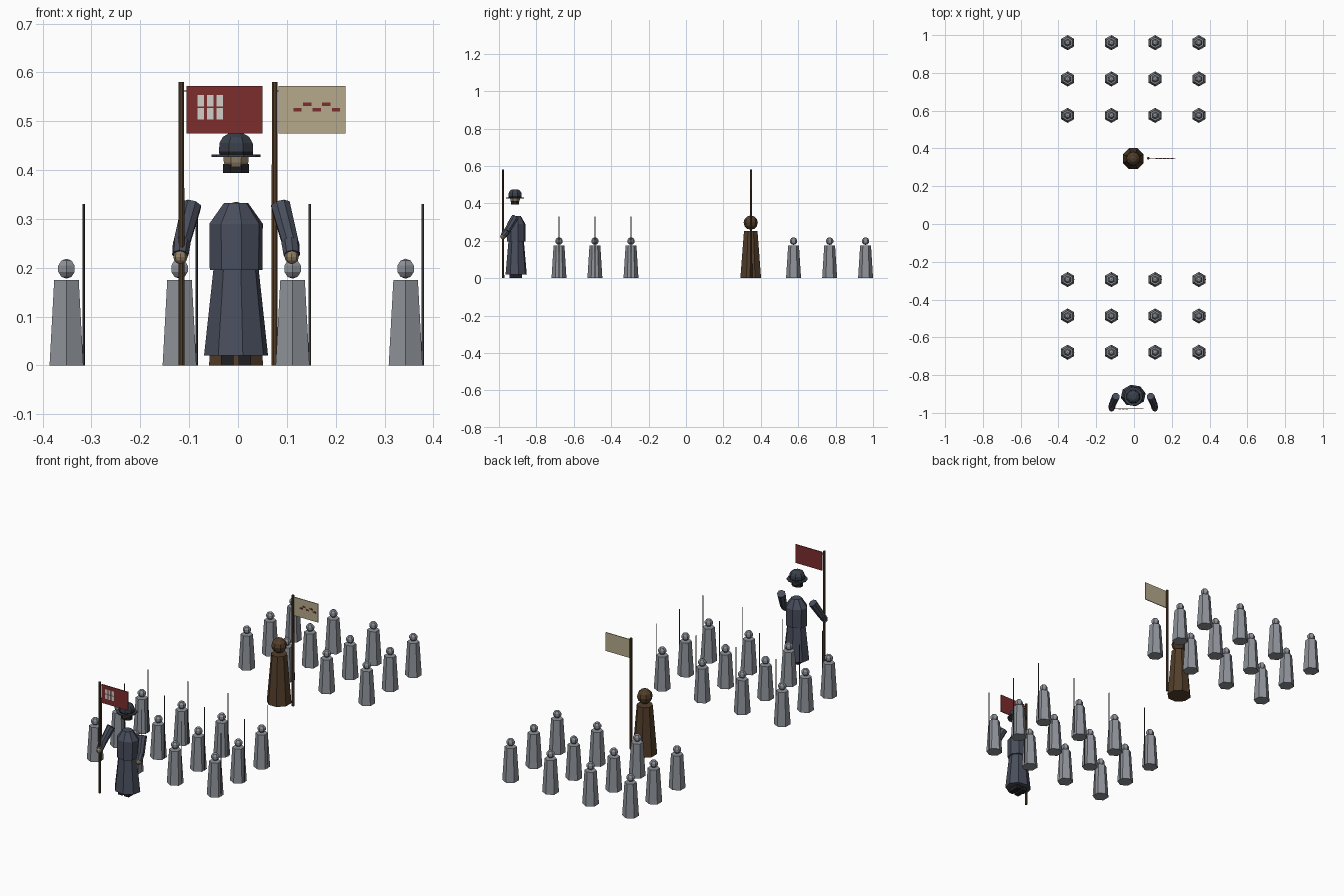
import bpy, bmesh, math
from mathutils import Vector, Matrix

if "Cube" in bpy.data.objects:
    bpy.data.objects.remove(bpy.data.objects["Cube"])

CX = -0.004                      # line of symmetry of the figures
OY, BY = -0.908, 0.346           # depth of the officer and of the robed figure


def mat(name, r, g, b):
    m = bpy.data.materials.new(name)
    m.diffuse_color = (r, g, b, 1)
    m.use_nodes = True
    m.node_tree.nodes["Principled BSDF"].inputs["Base Color"].default_value = m.diffuse_color
    return m


GREY = mat("soldier grey", 0.27, 0.29, 0.32)
COAT = mat("coat blue grey", 0.066, 0.076, 0.108)
HAT = mat("hat slate", 0.042, 0.052, 0.07)
BLACK = mat("black", 0.014, 0.014, 0.016)
STEEL = mat("spear grey", 0.07, 0.072, 0.078)
WOOD = mat("wood brown", 0.085, 0.048, 0.023)
SKIN = mat("skin", 0.28, 0.21, 0.13)
RED = mat("banner red", 0.2, 0.026, 0.026)
CREAM = mat("banner cream", 0.46, 0.4, 0.26)
WHITE = mat("pale panel", 0.65, 0.62, 0.58)


def finish(name, bm, material, loc=(0, 0, 0)):
    bmesh.ops.recalc_face_normals(bm, faces=bm.faces)
    me = bpy.data.meshes.new(name)
    bm.to_mesh(me)
    bm.free()
    me.materials.append(material)
    ob = bpy.data.objects.new(name, me)
    ob.location = loc
    bpy.context.collection.objects.link(ob)
    return ob


def loft(name, rings, sides, material, loc=(0, 0, 0), turn=0.0):
    """Capped tube through rings of (z, x radius, y radius)."""
    bm = bmesh.new()
    loops = []
    for z, rx, ry in rings:
        loops.append([bm.verts.new((rx * math.cos(a), ry * math.sin(a), z))
                      for a in (math.radians(turn) + math.tau * i / sides
                                for i in range(sides))])
    for lo, hi in zip(loops, loops[1:]):
        for i in range(sides):
            j = (i + 1) % sides
            bm.faces.new((lo[i], lo[j], hi[j], hi[i]))
    bm.faces.new(loops[0])
    bm.faces.new(loops[-1])
    return finish(name, bm, material, loc)


def limb(name, a, b, ra, rb, material, sides=8):
    """Tapered rod from point a to point b."""
    a, b = Vector(a), Vector(b)
    d = b - a
    ob = loft(name, [(0, ra, ra), (d.length, rb, rb)], sides, material, a)
    ob.rotation_euler = d.to_track_quat('Z', 'Y').to_euler()
    return ob


def ball(name, r, seg, rings, material, loc, squash=1.0):
    bm = bmesh.new()
    bmesh.ops.create_uvsphere(bm, u_segments=seg, v_segments=rings, radius=r)
    bmesh.ops.scale(bm, vec=(1, 1, squash), verts=bm.verts)
    return finish(name, bm, material, loc)


def box(name, x0, x1, y0, y1, z0, z1, material):
    bm = bmesh.new()
    bmesh.ops.create_cube(bm, size=1)
    bmesh.ops.scale(bm, vec=(x1 - x0, y1 - y0, z1 - z0), verts=bm.verts)
    return finish(name, bm, material,
                  ((x0 + x1) / 2, (y0 + y1) / 2, (z0 + z1) / 2))


def copy(ob, name, loc):
    c = bpy.data.objects.new(name, ob.data)
    c.location = loc
    bpy.context.collection.objects.link(c)


# Two blocks of soldiers, the front block carrying spears
body = head = spear = None
for block, ys in (("front", (-0.294, -0.487, -0.679)),
                  ("rear", (0.575, 0.768, 0.96))):
    for y in ys:
        for k in range(4):
            x = CX + (k - 1.5) * 0.2315
            if body is None:
                body = loft("soldier_body", [(0, .04, .04), (.175, .029, .029)],
                            6, GREY, (x, y, 0), 30)
                head = ball("soldier_head", 0.0205, 6, 5, GREY, (x, y, 0.198))
                spear = loft("soldier_spear", [(0, .0025, .0025), (.33, .0025, .0025)],
                             6, STEEL, (x + .035, y, 0))
                continue
            copy(body, block + "_soldier_body", (x, y, 0))
            copy(head, block + "_soldier_head", (x, y, 0.198))
            if block == "front":
                copy(spear, "soldier_spear", (x + .035, y, 0))

# Officer: boots, coat skirt, torso
for s in (-1, 1):
    bx = CX + s * 0.018
    box("officer_boot", bx - .013, bx + .013, OY - .035, OY + .03, 0, .03, BLACK)
loft("officer_coat_skirt", [(.02, .067, .058), (.2, .047, .042)], 8, COAT,
     (CX, OY, 0), 12)
loft("officer_torso", [(.195, .055, .05), (.29, .056, .05), (.333, .025, .025)],
     8, COAT, (CX, OY, 0), 12)

# Arms reaching forward and down, with cuffs and hands
for s in (-1, 1):
    shoulder = (CX + s * .091, -.912, .328)
    elbow = (CX + s * .111, -.957, .252)
    wrist = (CX + s * .114, -.976, .226)
    limb("officer_upper_arm", shoulder, elbow, .021, .018, COAT)
    limb("officer_cuff", elbow, wrist, .0185, .017, COAT)
    ball("officer_hand", .0145, 8, 6, SKIN, (CX + s * .114, -.979, .222))

# Officer's head: face, beard and brimmed hat
HY = -.914
loft("officer_face", [(.404, .022, .022), (.415, .027, .027), (.435, .029, .029)],
     8, SKIN, (CX, HY, 0), 22.5)
loft("officer_beard", [(.394, .0285, .022), (.412, .0285, .024)], 8, BLACK,
     (CX, HY, 0), 22.5)
loft("hat_brim", [(.427, .05, .05), (.432, .05, .05)], 10, HAT, (CX, HY, 0))
loft("hat_band", [(.432, .037, .037), (.438, .038, .038)], 8, BLACK,
     (CX, HY, 0), 22.5)
loft("hat_crown", [(.438, .0375, .0375), (.455, .037, .037), (.468, .029, .029),
                   (.475, .016, .016)], 8, HAT, (CX, HY, 0), 22.5)

# Robed figure leading the rear block
loft("robe", [(0, .06, .06), (.253, .039, .039)], 8, WOOD, (CX, BY, 0), 22.5)
ball("hooded_head", .038, 8, 6, WOOD, (CX, BY, .297))

# Banner poles and cloths
for tag, px, py, x0, x1, cloth in (("front", -.116, -.978, -.105, .05, RED),
                                   ("rear", .075, BY + .002, .083, .22, CREAM)):
    loft(tag + "_banner_pole", [(0, .0068, .0068), (.58, .0062, .0062)], 8, WOOD,
         (px, py, 0), 22.5)
    box(tag + "_banner_cloth", x0, x1, py - .002, py + .002, .475, .572, cloth)
    limb(tag + "_banner_tie", (px, py, .562), (x0 + .003, py, .562),
         .0015, .0015, WOOD, 6)

# Pale panels on the red banner
for i in range(3):
    for z in (.503, .53):
        x = -.083 + i * .0195
        box("banner_panel", x, x + .0135, -.982, -.979, z, z + .024, WHITE)

# Zigzag dashes on the cream banner
for i in range(5):
    x, z = .114 + i * .0195, .52 + (i % 2) * .011
    box("banner_dash", x, x + .0165, BY - .002, BY + .001, z, z + .007, RED)
